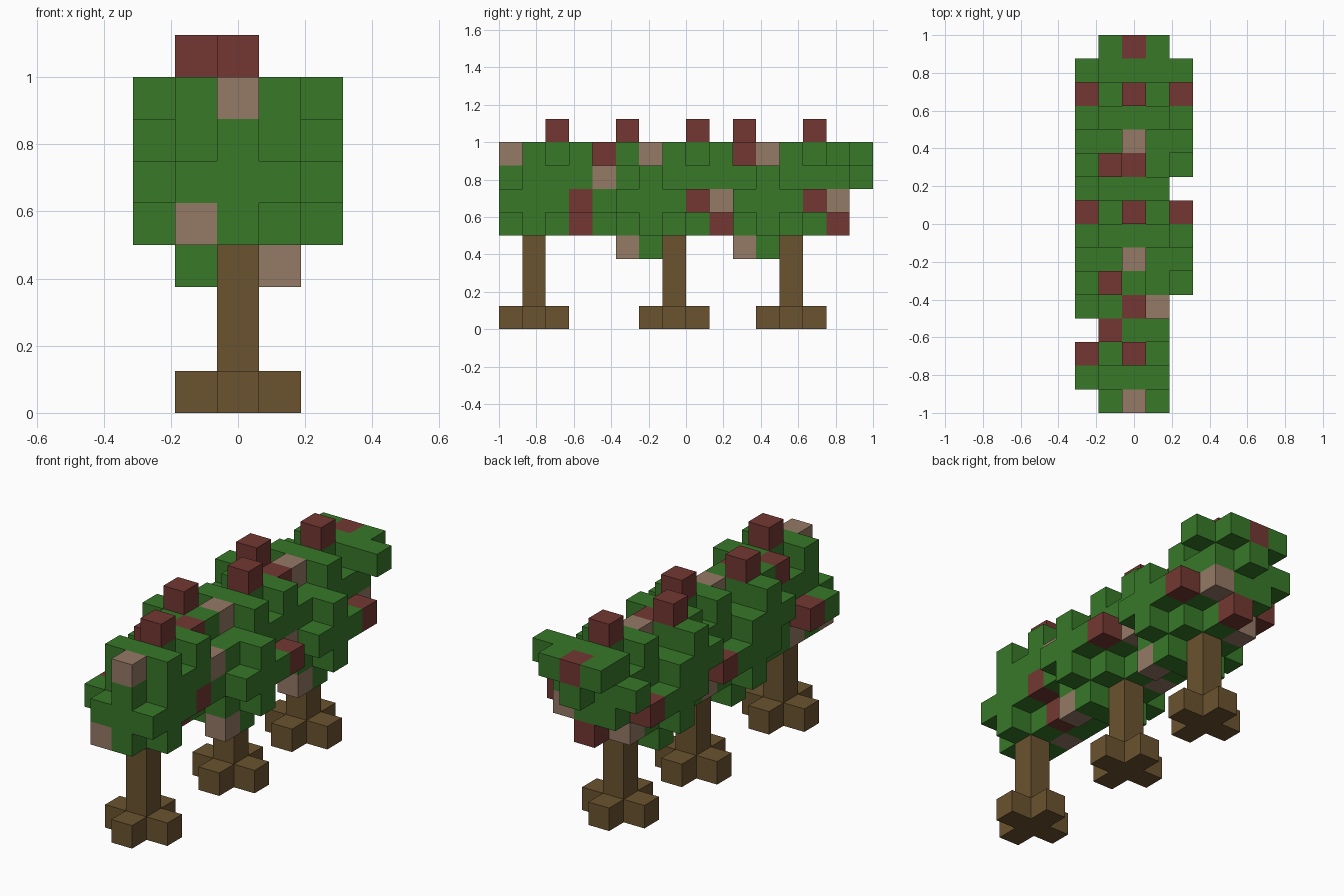
import bpy
import bmesh
from mathutils import Vector

if "Cube" in bpy.data.objects:
    bpy.data.objects.remove(bpy.data.objects["Cube"], do_unlink=True)

U = 0.125          # block size
LAST = 15          # last row along the length
TRUNKS = (1, 7, 12)


def material(name, r, g, b):
    mat = bpy.data.materials.new(name)
    mat.use_nodes = True
    mat.diffuse_color = (r, g, b, 1)
    mat.node_tree.nodes["Principled BSDF"].inputs["Base Color"].default_value = (r, g, b, 1)
    return mat


GREEN, RED, TAN = range(3)
leaf_mats = [material("leaf green", 0.040, 0.188, 0.022),
             material("berry red", 0.172, 0.039, 0.032),
             material("blossom tan", 0.298, 0.192, 0.130)]
bark = material("bark brown", 0.147, 0.087, 0.029)


def build(name, cells, mats):
    """Turn a dict of block cells into one mesh with only the outer faces."""
    bm = bmesh.new()
    axes = [Vector(a) for a in ((1, 0, 0), (0, 1, 0), (0, 0, 1))]
    for cell, colour in cells.items():
        x, j, k = cell
        centre = Vector((x, j - LAST / 2, k + 0.5)) * U
        for i in range(3):
            for sign in (1, -1):
                n = axes[i] * sign
                if (x + round(n.x), j + round(n.y), k + round(n.z)) in cells:
                    continue
                a, b = axes[(i + 1) % 3], axes[(i + 2) % 3] * sign
                ring = (-a - b, a - b, a + b, b - a)
                face = bm.faces.new([bm.verts.new(centre + (n + c) * U / 2) for c in ring])
                face.material_index = colour
    bmesh.ops.remove_doubles(bm, verts=bm.verts, dist=U / 100)
    mesh = bpy.data.meshes.new(name)
    bm.to_mesh(mesh)
    bm.free()
    for mat in mats:
        mesh.materials.append(mat)
    obj = bpy.data.objects.new(name, mesh)
    bpy.context.collection.objects.link(obj)


leaves = {}


def fill(x, rows, layers, colour=GREEN):
    for j in range(rows[0], rows[1] + 1):
        for k in range(layers[0], layers[1] + 1):
            leaves[x, j, k] = colour


def block(x, j, k, colour=GREEN):
    leaves[x, j, k] = colour


def tuft(x, j, k):
    """Plus-shaped bump on a side of the hedge."""
    fill(x, (j - 1, j + 1), (k, k))
    fill(x, (j, j), (k - 1, k + 1))


# Core of the hedge
fill(0, (0, LAST - 1), (4, 7))
for side in (-1, 1):
    fill(side, (0, LAST - 1), (5, 6))
    del leaves[side, 0, 6]
fill(-1, (1, LAST - 2), (4, 4))

# Foliage around each trunk
for t in TRUNKS:
    fill(1, (max(t - 2, 1), t), (4, 4))
    for side in (-1, 1):
        block(side, t, 7)
        block(side, t + 2, 7)
    if t != TRUNKS[0]:
        # Side tufts and the single blocks beside them
        tuft(2, t - 1, 5)
        tuft(-2, t - 1, 5)
        tuft(-2, t - 2, 6)
        block(2, t + 1, 5, RED)
        block(-2, t + 2, 6)
        # Hanging row and raised corner
        for x in (-1, 0, 1):
            block(x, t - 1, 3)
        block(1, t - 2, 3, TAN)
        block(-1, t - 2, 7)
        block(-1, t - 3, 7)
        block(-1, t - 2, 8, RED)
    block(-2, t, 5)
    block(-2, t + 1, 5, RED)
    block(0, t - 1, 7, TAN)
    block(0, t + 1, 8, RED)
    block(0, t + 3, 7, RED)
    block(0, t + 2, 4, RED)
    block(1, t + 2, 5, TAN)
    block(-1, t - 1, 4, TAN)
    block(-1, t + 1, 4, TAN)

# Single odd blocks at the front and back
block(1, 3, 5, RED)
block(-1, 3, 7, RED)
block(1, 4, 6, TAN)
block(2, LAST - 1, 7)
block(1, LAST, 7)
block(-1, LAST, 7)
block(0, LAST, 6)
build("foliage", leaves, leaf_mats)

# Trunks with cross-shaped feet
for name, t in zip(("front", "middle", "back"), TRUNKS):
    wood = {(0, t, k): 0 for k in range(4)}
    for dx, dj in ((1, 0), (-1, 0), (0, 1), (0, -1)):
        wood[dx, t + dj, 0] = 0
    build(name + "_trunk", wood, [bark])
